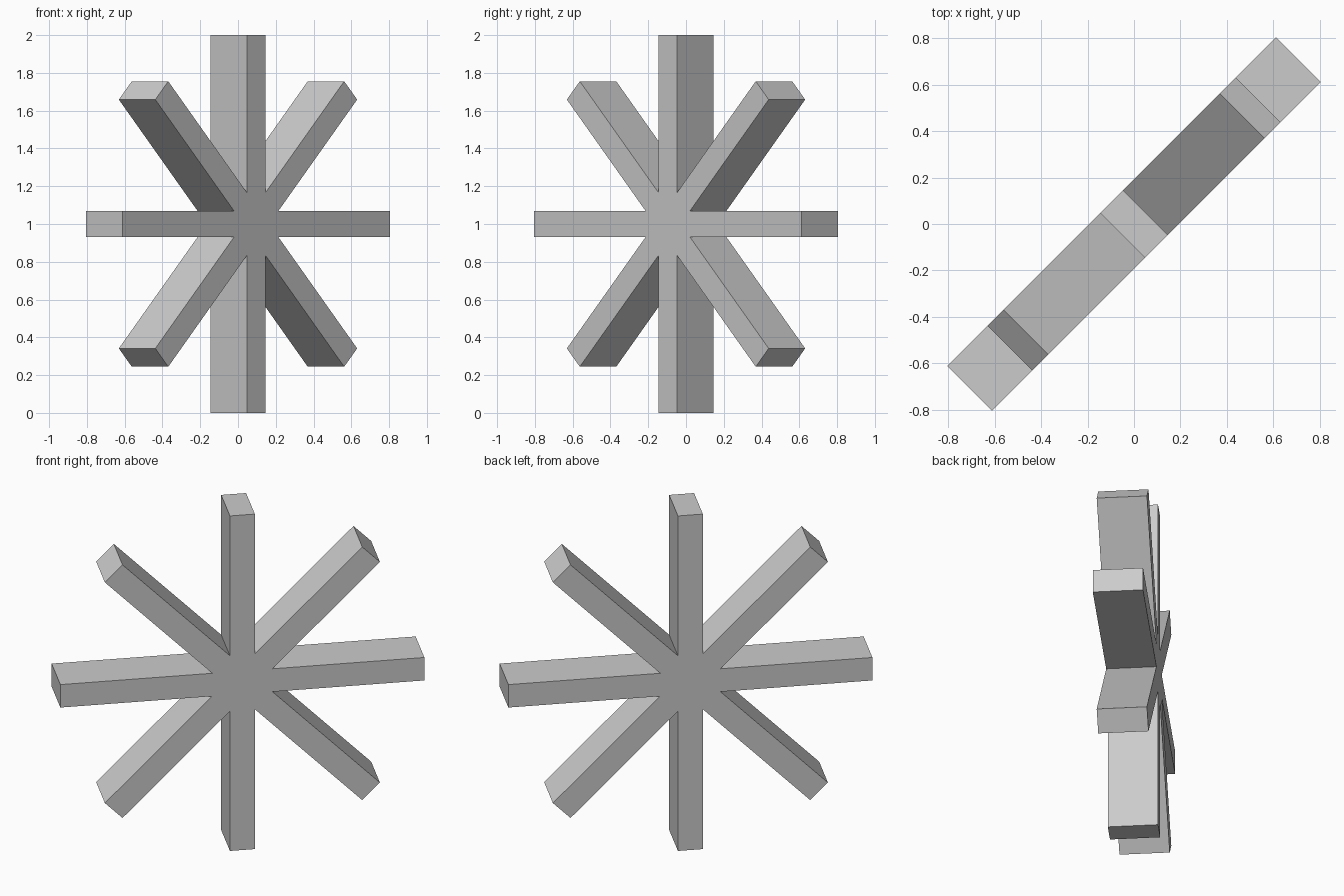
import bpy, bmesh
from math import sin, cos, pi
from mathutils import Matrix, Vector

if "Cube" in bpy.data.objects:
    bpy.data.objects.remove(bpy.data.objects["Cube"])

ARMS, LENGTH, WIDTH, DEPTH = 8, 1.0, 0.137, 0.273
h = WIDTH / 2
notch = h / sin(pi / ARMS)          # radius where neighbouring arms meet

# Star outline in the XZ plane: two tip corners and one notch per arm
outline = []
for i in range(ARMS):
    a = 2 * pi * i / ARMS
    along, side = Vector((cos(a), 0, sin(a))), Vector((-sin(a), 0, cos(a)))
    b = a + pi / ARMS
    outline += [along * LENGTH - side * h, along * LENGTH + side * h,
                Vector((cos(b), 0, sin(b))) * notch]

# Extrude the outline into one solid eight-armed star
bm = bmesh.new()
face = bm.faces.new([bm.verts.new(p + Vector((0, -DEPTH / 2, 0))) for p in outline])
ext = bmesh.ops.extrude_face_region(bm, geom=[face], use_keep_orig=True)
bmesh.ops.translate(bm, vec=(0, DEPTH, 0),
                    verts=[g for g in ext["geom"] if isinstance(g, bmesh.types.BMVert)])
bmesh.ops.recalc_face_normals(bm, faces=bm.faces)

# Turn it 45 degrees about z and stand it on the ground
bm.transform(Matrix.Translation((0, 0, LENGTH)) @ Matrix.Rotation(pi / 4, 4, 'Z'))
mesh = bpy.data.meshes.new("eight_armed_star")
bm.to_mesh(mesh)
bm.free()
bpy.context.collection.objects.link(bpy.data.objects.new("eight_armed_star", mesh))
